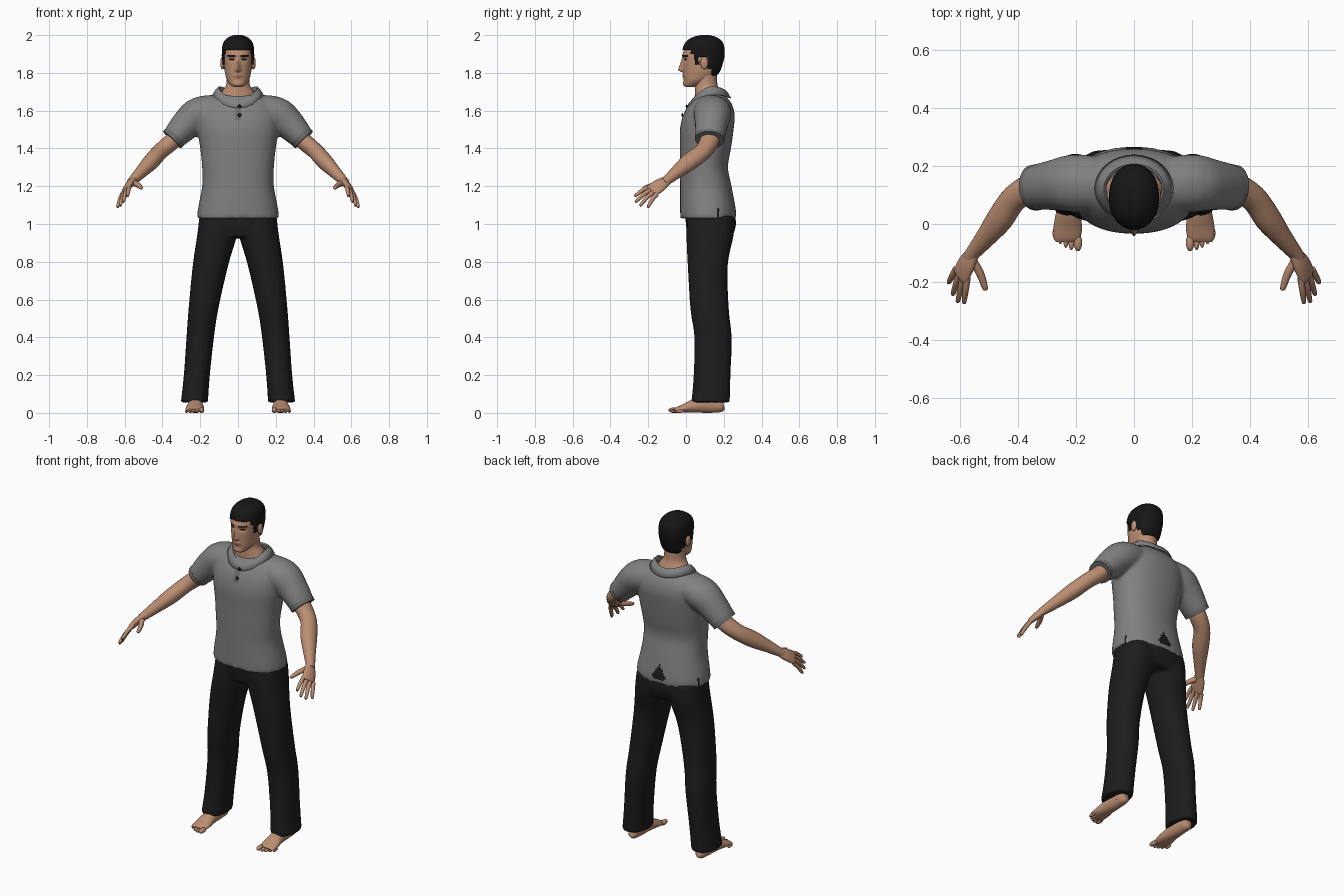
import bpy, bmesh, math
from mathutils import Vector

if "Cube" in bpy.data.objects:
    bpy.data.objects.remove(bpy.data.objects["Cube"])


def material(name, r, g, b):
    m = bpy.data.materials.new(name)
    m.use_nodes = True
    m.diffuse_color = (r, g, b, 1)
    bsdf = m.node_tree.nodes["Principled BSDF"]
    bsdf.inputs["Base Color"].default_value = (r, g, b, 1)
    bsdf.inputs["Roughness"].default_value = 0.8
    return m


SKIN = material("skin", 0.5, 0.27, 0.17)
LIPS = material("lips", 0.36, 0.15, 0.11)
HAIR = material("black hair", 0.008, 0.008, 0.008)
SHIRT = material("grey cotton", 0.22, 0.22, 0.22)
TRIM = material("dark grey trim", 0.15, 0.15, 0.15)
PANTS = material("black trousers", 0.012, 0.012, 0.012)


def grid(bm, rows, cap=True, closed=True):
    """Skin a list of point rows with quads."""
    vs = [[bm.verts.new(p) for p in row] for row in rows]
    n = len(rows[0])
    for r0, r1 in zip(vs, vs[1:]):
        for i in range(n if closed else n - 1):
            j = (i + 1) % n
            bm.faces.new((r0[i], r0[j], r1[j], r1[i]))
    if cap:
        bm.faces.new(vs[0])
        bm.faces.new(vs[-1])


def spline(rings, steps):
    """Catmull-Rom interpolation of ring tuples."""
    out = []
    for i in range(len(rings) - 1):
        p0, p1, p2 = rings[max(i - 1, 0)], rings[i], rings[i + 1]
        p3 = rings[min(i + 2, len(rings) - 1)]
        for k in range(steps):
            t = k / steps
            out.append([0.5 * (2 * b + (c - a) * t + (2 * a - 5 * b + 4 * c - d) * t * t
                               + (3 * b - a - 3 * c + d) * t ** 3)
                        for a, b, c, d in zip(p0, p1, p2, p3)])
    return out + [list(rings[-1])]


def loft(bm, rings, ref=(1, 0, 0), flat=False, sides=24, steps=4, power=2.0, side=1):
    """Rings are (x, y, z, half width along ref, other half width)."""
    rings = spline(rings, steps)
    centres = [Vector(r[:3]) for r in rings]
    rows = []
    for i, r in enumerate(rings):
        t = Vector((0, 0, 1)) if flat else centres[min(i + 1, len(rings) - 1)] - centres[max(i - 1, 0)]
        t.normalize()
        u = Vector(ref)
        u = (u - t * u.dot(t)).normalized()
        v = t.cross(u)
        row = []
        for k in range(sides):
            c, s = math.cos(math.tau * k / sides), math.sin(math.tau * k / sides)
            c = math.copysign(abs(c) ** (2 / power), c)
            s = math.copysign(abs(s) ** (2 / power), s)
            p = centres[i] + u * c * max(r[3], 0.001) + v * s * max(r[4], 0.001)
            row.append((p.x * side, p.y, p.z))
        rows.append(row)
    grid(bm, rows)


def finish(name, bm, *mats, voxel=0, thickness=0, angle=50):
    bmesh.ops.recalc_face_normals(bm, faces=bm.faces)
    me = bpy.data.meshes.new(name)
    bm.to_mesh(me)
    bm.free()
    ob = bpy.data.objects.new(name, me)
    bpy.context.collection.objects.link(ob)
    bpy.ops.object.select_all(action="DESELECT")
    ob.select_set(True)
    bpy.context.view_layer.objects.active = ob
    if voxel:  # fuse overlapping volumes into one garment
        ob.modifiers.new("fuse", "REMESH").voxel_size = voxel
        ob.modifiers.new("relax", "SMOOTH").iterations = 4
        bpy.ops.object.convert(target="MESH")
    if thickness:
        ob.modifiers.new("thickness", "SOLIDIFY").thickness = thickness
    ob.data.materials.clear()
    for m in mats:
        ob.data.materials.append(m)
    bpy.ops.object.shade_smooth_by_angle(angle=math.radians(angle))
    return ob


def blob(bm, loc, size):
    ball = bmesh.ops.create_uvsphere(bm, u_segments=16, v_segments=10, radius=1)["verts"]
    bmesh.ops.scale(bm, vec=size, verts=ball)
    bmesh.ops.translate(bm, vec=loc, verts=ball)


def bell(v, mid, width):
    return math.exp(-((v - mid) / width) ** 2)


# Shirt: torso and two sleeves
bm = bmesh.new()
loft(bm, [(0, .118, 1.03, .217, .148), (0, .116, 1.08, .212, .147), (0, .105, 1.2, .19, .136),
          (0, .095, 1.3, .19, .127), (0, .103, 1.4, .2, .135), (0, .11, 1.5, .215, .142),
          (0, .122, 1.58, .215, .136), (0, .13, 1.64, .19, .11), (0, .13, 1.685, .125, .075)],
     flat=True, sides=48, power=2.25)
for s in (1, -1):
    loft(bm, [(.08, .135, 1.61, .09, .075), (.2, .14, 1.585, .1, .09),
              (.27, .135, 1.53, .088, .083), (.345, .125, 1.45, .077, .064)],
         ref=(0, 1, 0), side=s)
shirt = finish("shirt", bm, SHIRT, PANTS, voxel=0.01)
for f in shirt.data.polygons:
    x, y, z = f.center
    tear = y > .2 and 1.06 < z < 1.14 and abs(x) < .055 * (1.14 - z) / .08
    slit = z < 1.085 and abs(x) > .1 and abs(y - .17) < .007
    f.material_index = int(tear or slit)

# Sleeve cuffs
for s, label in ((1, "left"), (-1, "right")):
    bm = bmesh.new()
    loft(bm, [(.331, .127, 1.465, .08, .066), (.349, .125, 1.446, .078, .065)],
         ref=(0, 1, 0), side=s)
    finish(label + "_cuff", bm, TRIM)

# Collar: folded band around the neck opening
bm = bmesh.new()
rows = []
for out, drop in ((.036, .042), (.02, .014), (.004, -.002), (-.004, .004), (-.006, .04)):
    row = []
    for k in range(48):
        a = math.tau * k / 48
        z = 1.683 + .025 * math.sin(a) + .04 * math.cos(a) ** 2 - drop
        row.append(((.1 + out) * math.cos(a), .12 + (.083 + out) * math.sin(a), z))
    rows.append(row)
grid(bm, rows, cap=False)
finish("collar", bm, SHIRT, thickness=0.004)

# Button placket and buttons laid on the chest
bpy.context.view_layer.update()


def chest(x, z):
    return shirt.ray_cast((x, -1, z), (0, 1, 0))[1].y


bm = bmesh.new()
heights = [1.55 + .01 * i for i in range(10)]
grid(bm, [[(x, chest(x, z) - .003, z) for x in (-.017, 0, .017)] for z in heights],
     cap=False, closed=False)
finish("placket", bm, TRIM)
bm = bmesh.new()
for z in (1.577, 1.622):
    blob(bm, (.008, chest(0, z) - .005, z), (.01, .005, .01))
finish("buttons", bm, HAIR)

# Trousers: hips and two legs
bm = bmesh.new()
loft(bm, [(0, .125, 1.07, .195, .128), (0, .132, 1.0, .205, .133), (0, .128, .93, .19, .118)],
     flat=True, sides=40, power=2.3)
for s in (1, -1):
    loft(bm, [(.105, .13, 1.04, .1, .12), (.109, .128, .95, .106, .126), (.146, .115, .78, .094, .106),
              (.183, .125, .55, .079, .102), (.2, .143, .4, .073, .099), (.218, .138, .2, .069, .098),
              (.231, .13, .055, .072, .102)], flat=True, side=s, power=2.2)
finish("trousers", bm, PANTS, voxel=0.01)

# Arms, hands and feet
FINGERS = [((.574, -.185, 1.2), (.585, -.268, 1.15)), ((.588, -.18, 1.185), (.606, -.264, 1.12)),
           ((.602, -.172, 1.17), (.623, -.24, 1.1)), ((.613, -.155, 1.158), (.637, -.2, 1.092))]
for s, label in ((1, "left"), (-1, "right")):
    bm = bmesh.new()
    loft(bm, [(.29, .13, 1.51, .055, .05), (.345, .125, 1.442, .052, .046), (.41, .09, 1.385, .047, .043),
              (.46, .02, 1.33, .048, .043), (.51, -.045, 1.278, .036, .034), (.555, -.1, 1.232, .026, .025),
              (.567, -.118, 1.22, .025, .022)], ref=(0, 1, 0), side=s)
    finish(label + "_arm", bm, SKIN)

    bm = bmesh.new()
    across = (.04, .03, -.05)
    loft(bm, [(.55, -.095, 1.235, .024, .02), (.575, -.135, 1.208, .038, .02),
              (.595, -.175, 1.18, .04, .015), (.6, -.184, 1.174, .03, .008)], ref=across, side=s)
    for root, tip in FINGERS:
        mid = [(a + b) / 2 for a, b in zip(root, tip)]
        mid[2] += .006
        end = [b + (b - a) * .05 for a, b in zip(root, tip)]
        loft(bm, [(*root, .012, .012), (*mid, .011, .011), (*tip, .008, .008), (*end, .002, .002)],
             ref=across, sides=12, side=s)
    loft(bm, [(.56, -.12, 1.222, .017, .016), (.53, -.17, 1.207, .014, .014),
              (.513, -.22, 1.192, .01, .01), (.511, -.229, 1.189, .002, .002)],
         ref=across, sides=12, side=s)
    finish(label + "_hand", bm, SKIN)

    bm = bmesh.new()
    loft(bm, [(.225, .202, .034, .008, .01), (.225, .19, .034, .028, .03), (.225, .13, .045, .035, .045),
              (.226, .05, .038, .041, .037), (.228, -.01, .024, .049, .023),
              (.23, -.045, .017, .046, .015), (.23, -.06, .014, .04, .008)], side=s)
    loft(bm, [(.225, .15, .03, .033, .04), (.225, .145, .14, .036, .042)], flat=True, side=s)
    for i in range(5):
        size = .0145 if i == 0 else .0105 - .0006 * i
        blob(bm, (s * (.193 + .004 * (i > 0) + .0188 * i), -.064 + .002 * i * i, size),
             (size, .03 - .002 * i, size))
    finish(label + "_foot", bm, SKIN)

# Neck
bm = bmesh.new()
loft(bm, [(0, .125, 1.63, .12, .08), (0, .12, 1.67, .105, .074), (0, .113, 1.705, .082, .066),
          (0, .106, 1.74, .062, .06), (0, .1, 1.8, .06, .064)], flat=True, sides=32)
finish("neck", bm, SKIN)

# Head with sculpted, painted face
HEAD = [(0, .025, 1.724, .016, .018), (0, .03, 1.733, .035, .039), (0, .055, 1.76, .057, .066),
        (0, .077, 1.8, .069, .091), (0, .086, 1.85, .075, .102), (0, .091, 1.9, .078, .107),
        (0, .095, 1.945, .072, .096), (0, .098, 1.975, .05, .066), (0, .1, 1.989, .02, .026),
        (0, .1, 1.991, .003, .004)]
bm = bmesh.new()
loft(bm, HEAD, flat=True, sides=120, steps=10, power=2.2)
for v in bm.verts:
    x, y, z = abs(v.co.x), v.co.y, v.co.z
    if y < .06:
        slope = min(max((1.888 - z) / .073, 0), 1) if z > 1.815 else bell(z, 1.815, .009)
        v.co.y -= (.028 * slope * bell(x, 0, .008 + .005 * slope)
                   - .009 * bell(x, .033, .016) * bell(z, 1.872, .012)
                   + .004 * bell(x, 0, .05) * bell(z, 1.895, .01)
                   + .006 * bell(x, 0, .022) * bell(z, 1.783, .011)
                   + .006 * bell(x, 0, .025) * bell(z, 1.742, .013))
head = finish("head", bm, SKIN, HAIR, LIPS)
for f in head.data.polygons:
    x, y, z = abs(f.center.x), f.center.y, f.center.z
    if y < .05:
        brow = .014 < x < .056 and abs(z - 1.89 - .1 * (x - .03)) < .005
        eye = ((x - .033) / .014) ** 2 + ((z - 1.871) / .005) ** 2 < 1
        mouth = (x / .026) ** 2 + ((z - 1.783) / .007) ** 2 < 1
        f.material_index = 1 if brow or eye else 2 if mouth else 0

bm = bmesh.new()
for s in (1, -1):
    blob(bm, (s * .083, .097, 1.852), (.011, .02, .033))
finish("ears", bm, SKIN)

# Short hair: shell over the skull, trimmed along the hairline
def hairline(y):
    for limit, z in ((.025, 1.925), (.045, 1.9), (.066, 1.845), (.118, 1.885), (.14, 1.82)):
        if y < limit:
            return z
    return 1.785


bm = bmesh.new()
loft(bm, [(x, y, z + .009 * (z > 1.93), a + .008, b + .007) for x, y, z, a, b in HEAD],
     flat=True, sides=96, steps=10, power=2.2)
cut = [f for f in bm.faces if f.calc_center_median().z < hairline(f.calc_center_median().y)]
bmesh.ops.delete(bm, geom=cut, context="FACES")
finish("hair", bm, HAIR, thickness=0.009)
